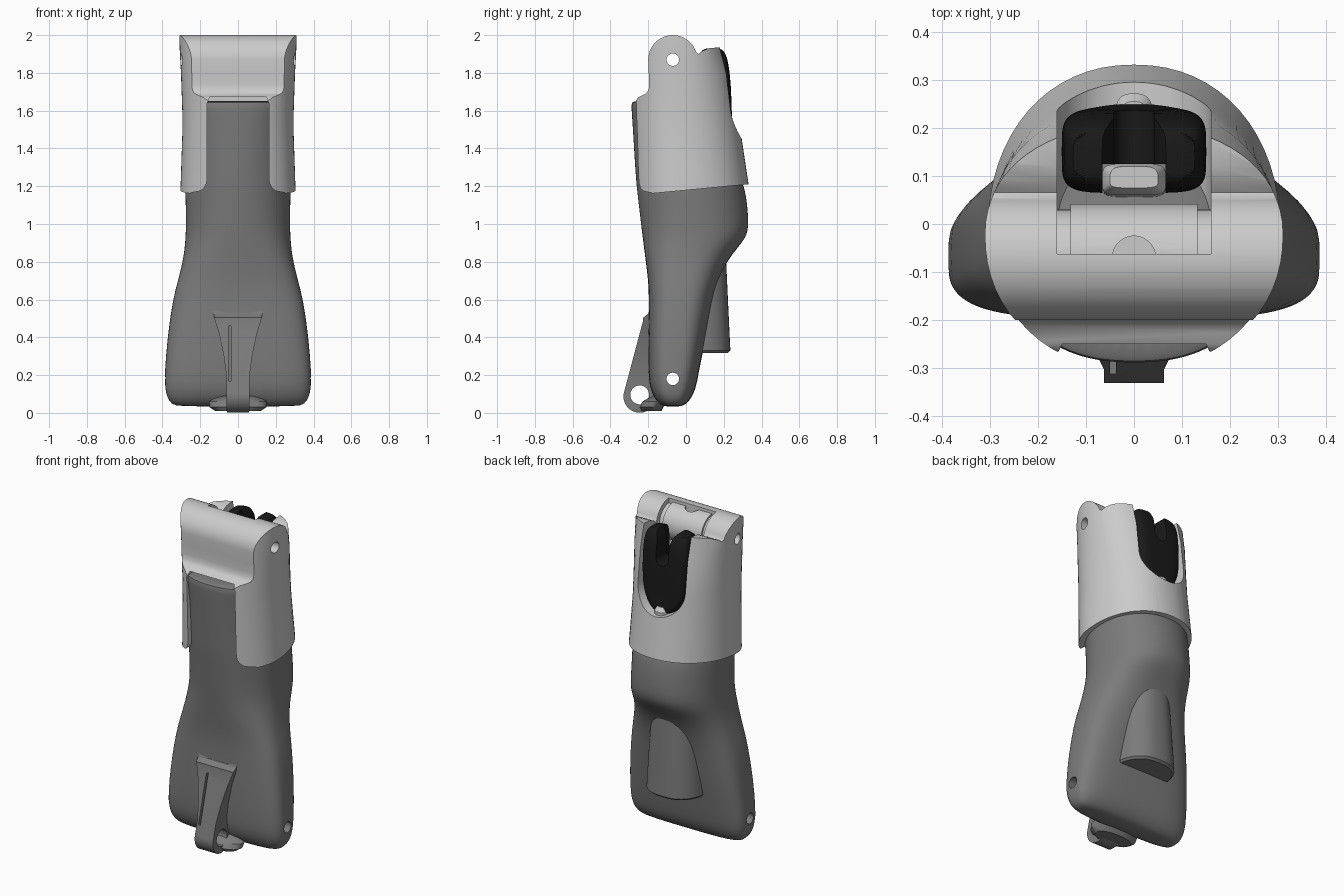
import bpy, bmesh
from math import sin, cos, radians, pi, copysign

if "Cube" in bpy.data.objects:
    bpy.data.objects.remove(bpy.data.objects["Cube"])


def make(name, bm):
    bmesh.ops.recalc_face_normals(bm, faces=bm.faces)
    me = bpy.data.meshes.new(name)
    bm.to_mesh(me)
    bm.free()
    ob = bpy.data.objects.new(name, me)
    bpy.context.collection.objects.link(ob)
    return ob


def prism(name, pts, axis, a, b):
    """Extrude a profile: axis x takes (y, z) points, y takes (x, z), z takes (x, y)."""
    bm = bmesh.new()
    put = {'x': lambda p, d: (d, *p), 'y': lambda p, d: (p[0], d, p[1]), 'z': lambda p, d: (*p, d)}[axis]
    ends = [[bm.verts.new(put(p, d)) for p in pts] for d in (a, b)]
    for e in ends:
        bm.faces.new(e)
    for i in range(len(pts)):
        j = (i + 1) % len(pts)
        bm.faces.new((ends[0][i], ends[0][j], ends[1][j], ends[1][i]))
    return make(name, bm)


def arc(cx, cy, r, a0, a1, n=16):
    return [(cx + r * cos(radians(a0 + (a1 - a0) * i / n)),
             cy + r * sin(radians(a0 + (a1 - a0) * i / n))) for i in range(n + 1)]


def rod(name, cx, cy, r, axis, a, b):
    return prism(name, arc(cx, cy, r, 0, 348.75, 31), axis, a, b)


def loft(name, sections, n=64, subsurf=0):
    """Stack of superellipses: (z, half width, y front, y back, y of widest point, exponent)."""
    bm = bmesh.new()
    rings = []
    for z, hw, yf, yb, yc, e in sections:
        ring = []
        for i in range(n):
            t = 2 * pi * i / n
            c, s = cos(t), sin(t)
            dy = (yb - yc) if s > 0 else (yc - yf)
            ring.append(bm.verts.new((hw * copysign(abs(c) ** (2 / e), c),
                                      yc + dy * copysign(abs(s) ** (2 / e), s), z)))
        rings.append(ring)
    for r0, r1 in zip(rings, rings[1:]):
        for i in range(n):
            j = (i + 1) % n
            bm.faces.new((r0[i], r0[j], r1[j], r1[i]))
    bm.faces.new(rings[0])
    bm.faces.new(rings[-1])
    ob = make(name, bm)
    if subsurf:
        m = ob.modifiers.new('smooth', 'SUBSURF')
        m.levels = subsurf
        apply(ob, m)
    return ob


def apply(ob, mod):
    bpy.context.view_layer.objects.active = ob
    bpy.ops.object.modifier_apply(modifier=mod.name)


def combine(ob, cutter, op='DIFFERENCE'):
    m = ob.modifiers.new('cut', 'BOOLEAN')
    m.object, m.operation, m.solver = cutter, op, 'EXACT'
    apply(ob, m)
    bpy.data.objects.remove(cutter)


def mirrored(pts):
    return pts + [(-x, z) for x, z in reversed(pts)]


def colour(obs, name, v):
    mat = bpy.data.materials.new(name)
    mat.diffuse_color = (v, v, v, 1)
    mat.use_nodes = True
    mat.node_tree.nodes["Principled BSDF"].inputs["Base Color"].default_value = mat.diffuse_color
    for ob in obs:
        ob.data.materials.clear()
        ob.data.materials.append(mat)


# lower body: wide flat foot turning into a round neck and front tongue
body = loft('lower_body', [
    (.033, .32, -.11, -.03, -.07, 3.5), (.045, .35, -.14, 0, -.07, 3.5),
    (.08, .376, -.17, .03, -.07, 3.5), (.13, .386, -.19, .052, -.07, 3.5),
    (.2, .39, -.2, .065, -.07, 3.5), (.4, .374, -.2, .105, -.06, 3.4),
    (.6, .346, -.195, .14, -.05, 3.1), (.7, .318, -.2, .17, -.04, 2.9),
    (.8, .293, -.213, .215, -.02, 2.7), (.87, .283, -.222, .27, 0, 2.5),
    (.93, .278, -.23, .32, .01, 2.3), (.99, .276, -.237, .334, .01, 2.2),
    (1.1, .277, -.25, .325, .01, 2.1), (1.2, .28, -.262, .312, .01, 2.1),
    (1.3, .274, -.27, .26, .01, 2.1), (1.5, .26, -.281, .14, -.02, 2.2),
    (1.62, .25, -.29, 0, -.1, 2.3), (1.645, .245, -.288, -.02, -.1, 2.3),
    (1.652, .235, -.27, -.03, -.1, 2.3)], 48, 1)
combine(body, rod('pin_hole', -.07, .18, .033, 'x', -1, 1))

# arched panel standing out of the recess at the back
panel = loft('back_panel', [
    (.318, .17, -.02, .222, .03, 2.5), (.33, .18, -.02, .235, .03, 2.5),
    (.6, .165, -.02, .222, .03, 2.5), (.86, .14, 0, .21, .04, 2.4)])

# front hook: side profile intersected with a flared front profile
hook = prism('front_hook', arc(-.245, .087, .086, 165, 300, 20) + [
    (-.16, .03), (-.12, .1), (-.12, .5), (-.188, .56), (-.2, .525), (-.226, .505), (-.228, .485)],
    'x', -.14, .14)
combine(hook, prism('hook_front', mirrored(
    [(.05, -.02), (.062, .02), (.062, .2), (.075, .3), (.1, .42), (.125, .5), (.132, .545), (.06, .53)]),
    'y', -.5, 0), 'INTERSECT')
combine(hook, rod('ring_hole', -.245, .095, .05, 'x', -1, 1))
combine(hook, prism('slit', [(-.05, .17), (-.037, .17), (-.037, .46), (-.05, .46)], 'y', -.5, -.2))
foot = loft('hook_foot', [(.01, .12, -.24, -.13, -.18, 2.2), (.03, .15, -.25, -.12, -.18, 2.2),
                          (.06, .155, -.23, -.1, -.17, 2.2), (.09, .1, -.18, -.1, -.14, 2.2)], 32)

# upper shell: round sleeve trimmed by its side profile
shell = loft('upper_shell', [
    (1.05, .31, -.275, .35, -.02, 2.15), (1.2, .304, -.285, .333, -.02, 2.15),
    (1.47, .295, -.297, .292, -.02, 2.15), (1.6, .295, -.303, .277, -.02, 2.15),
    (1.8, .302, -.305, .247, -.02, 2.15), (1.93, .309, -.305, .207, -.02, 2.15),
    (2.1, .312, -.305, .2, -.02, 2.15)])
combine(shell, prism('shell_side', [(-.4, 1.141), (.4, 1.217), (.4, 1.935), (.17, 1.935), (.12, 1.93),
                                    (.085, 1.915), (.065, 1.9)] + arc(-.07, 1.87, .13, 18, 180, 24) +
                     [(-.195, 1.74), (-.198, 1.71), (-.21, 1.692), (-.25, 1.672), (-.265, 1.655),
                      (-.27, 1.635), (-.4, 1.62)], 'x', -.5, .5), 'INTERSECT')
# front opening for the tongue, with rounded lower corners
combine(shell, prism('front_opening', mirrored(
    [(.25, 1.05), (.25, 1.165), (.2, 1.175), (.18, 1.19), (.167, 1.215), (.163, 1.25),
     (.163, 1.64), (.15, 1.672)]), 'y', -.6, -.12))
# round-bottomed slot at the back
combine(shell, prism('back_slot', arc(0, 1.61, .16, 180, 360, 24) + [(.16, 2.2), (-.16, 2.2)],
                     'y', -.062, .6))
combine(shell, rod('pin_hole', -.07, 1.87, .033, 'x', -1, 1))

# pivot hub inside the slot, stepped at both ends
hub = rod('pivot_hub', -.07, 1.87, .112, 'x', -.132, .132)
combine(hub, rod('cord_hole', 0, -.07, .045, 'z', 1.8, 2.1))
collars = []
for s in (-1, 1):
    c = rod('hub_collar', -.07, 1.87, .1, 'x', s * .13, s * .165)
    combine(c, rod('pin_hole', -.07, 1.87, .033, 'x', -1, 1))
    collars.append(c)
combine(hub, rod('pin_hole', -.07, 1.87, .033, 'x', -1, 1))

# black forked pad filling the slot
pad = loft('forked_pad', [
    (1.45, .05, .14, .25, .19, 3), (1.48, .09, .11, .25, .18, 4), (1.53, .128, .09, .245, .16, 4.5),
    (1.6, .149, .07, .242, .15, 5), (1.75, .151, .064, .238, .15, 5), (1.86, .15, .064, .224, .15, 5),
    (1.91, .14, .075, .207, .14, 4.5), (1.932, .12, .095, .185, .14, 4)], 48, 1)
combine(pad, prism('fork_notch', arc(0, 1.78, .042, 180, 360, 16) +
                   [(.042, 1.87), (.055, 1.91), (.085, 1.96), (-.085, 1.96), (-.055, 1.91), (-.042, 1.87)],
                   'y', -.5, .5))
combine(pad, prism('fork_groove', [(-.066, 0), (.066, 0), (.066, .125), (-.066, .125)], 'z', 1.3, 2.1))

# small guide in the groove and retaining nub under the pad
guide = loft('cord_guide', [(1.4, .066, .05, .125, .09, 5), (1.68, .066, .06, .125, .09, 5),
                            (1.71, .05, .075, .12, .09, 4)], 32)
nub = loft('pad_nub', [(1.43, .04, .15, .27, .2, 3), (1.47, .042, .15, .272, .2, 3),
                       (1.495, .03, .15, .255, .2, 3)], 24)

colour([body, panel, hook, foot], 'dark_grey', .2)
colour([pad], 'black', .01)

for ob in bpy.data.objects:
    ob.select_set(True)
bpy.context.view_layer.objects.active = body
bpy.ops.object.shade_smooth_by_angle(angle=radians(32))
